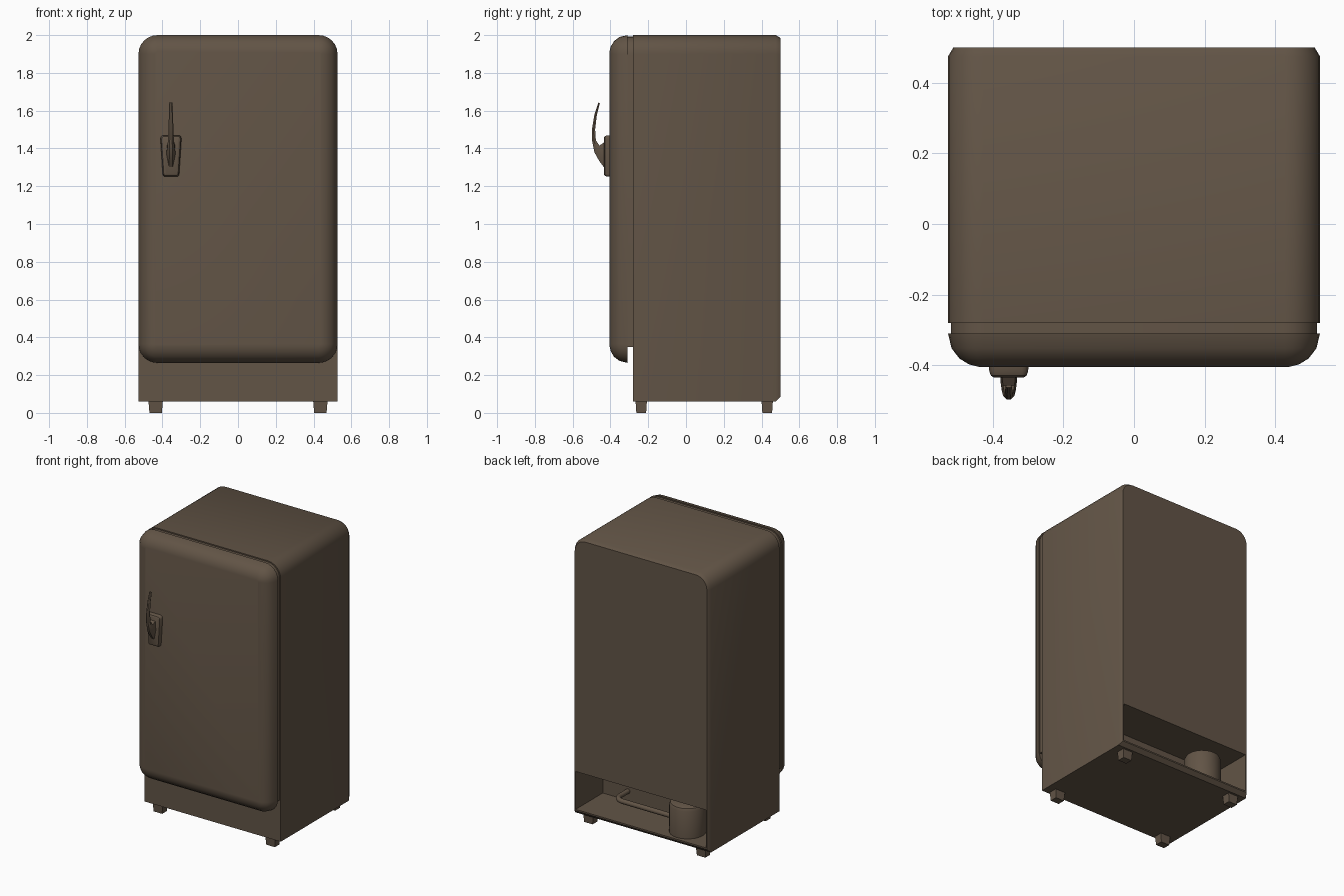
import bpy, bmesh, math
from mathutils import Vector

if "Cube" in bpy.data.objects:
    bpy.data.objects.remove(bpy.data.objects["Cube"])

mat = bpy.data.materials.new("warm brown enamel")
mat.diffuse_color = (0.122, 0.089, 0.061, 1)
mat.use_nodes = True
mat.node_tree.nodes["Principled BSDF"].inputs["Base Color"].default_value = mat.diffuse_color


def finish(name, bm, angle=35):
    bmesh.ops.recalc_face_normals(bm, faces=bm.faces)
    me = bpy.data.meshes.new(name)
    bm.to_mesh(me)
    bm.free()
    ob = bpy.data.objects.new(name, me)
    bpy.context.collection.objects.link(ob)
    me.materials.append(mat)
    bpy.ops.object.select_all(action='DESELECT')
    ob.select_set(True)
    bpy.context.view_layer.objects.active = ob
    bpy.ops.object.shade_smooth_by_angle(angle=math.radians(angle))
    return ob


def loft(name, rings, angle=35):
    """Skin equal-length rings of points and cap both ends."""
    bm = bmesh.new()
    vs = [[bm.verts.new(p) for p in r] for r in rings]
    n = len(vs[0])
    for a, b in zip(vs, vs[1:]):
        for i in range(n):
            j = (i + 1) % n
            bm.faces.new((a[i], a[j], b[j], b[i]))
    bm.faces.new(vs[0])
    bm.faces.new(vs[-1][::-1])
    return finish(name, bm, angle)


def outline(y, hw, z0, z1, rt, rb=0, cx=0, hwb=None, n=6):
    """Rounded outline facing the front; hwb = half width at the bottom."""
    hwb = hwb or hw
    pts = []
    for sx, z, sz, r, w, a0 in ((1, z0, 1, rb, hwb, -90), (1, z1, -1, rt, hw, 0),
                                (-1, z1, -1, rt, hw, 90), (-1, z0, 1, rb, hwb, 180)):
        for k in range(n + 1 if r else 1):
            a = math.radians(a0 + 90 * k / n)
            pts.append((cx + sx * (w - r) + r * math.cos(a) if r else cx + sx * w,
                        y, z + sz * r + r * math.sin(a) if r else z))
    return pts


def box(name, lo, hi, taper=1.0):
    """Box whose bottom is scaled by taper."""
    cx, cy = (lo[0] + hi[0]) / 2, (lo[1] + hi[1]) / 2
    rings = []
    for z, s in ((lo[2], taper), (hi[2], 1)):
        hx, hy = (hi[0] - lo[0]) / 2 * s, (hi[1] - lo[1]) / 2 * s
        rings.append([(cx + a * hx, cy + b * hy, z)
                      for a, b in ((-1, -1), (1, -1), (1, 1), (-1, 1))])
    return loft(name, rings)


# cabinet with rounded top corners and a chamfered back
cabinet = loft("cabinet", [outline(-0.28, 0.527, 0.06, 2.0, 0.1),
                           outline(0.475, 0.527, 0.06, 2.0, 0.1),
                           outline(0.5, 0.512, 0.085, 1.985, 0.085)])

# machine compartment cut into the lower back
cutter = box("compartment_cutter", (-0.504, 0.2, 0.095), (0.504, 0.6, 0.36))
cutter.hide_render = True
mod = cabinet.modifiers.new("compartment", 'BOOLEAN')
mod.operation = 'DIFFERENCE'
mod.solver = 'EXACT'
mod.object = cutter
bpy.ops.object.select_all(action='DESELECT')
cabinet.select_set(True)
bpy.context.view_layer.objects.active = cabinet
bpy.ops.object.modifier_apply(modifier=mod.name)
bpy.data.objects.remove(cutter)

# door gasket
loft("door_gasket", [outline(-0.311, 0.519, 0.35, 1.992, 0.095),
                     outline(-0.279, 0.519, 0.35, 1.992, 0.095)])

# door with rolled front edge
loft("door", [outline(y, 0.527 - d, 0.265 + d, 2.0 - d, 0.1 - d, 0.1 - d)
              for d, y in ((0, -0.31), (0.01, -0.352), (0.032, -0.381),
                           (0.06, -0.398), (0.088, -0.405))])

# tapered feet
for side, sx in (("left", -1), ("right", 1)):
    for end, y in (("front", -0.237), ("back", 0.43)):
        x = sx * 0.436
        box(f"{end}_{side}_foot", (x - 0.038, y - 0.03, 0), (x + 0.038, y + 0.03, 0.062), 0.86)

# handle mounting plate
HX = -0.355
loft("handle_plate", [outline(y, 0.056 - d, 1.25 + d, 1.47 - d, 0.018 - d / 2,
                              0.014 - d / 2, HX, 0.044 - d, 3)
                      for d, y in ((0, -0.40), (0.001, -0.418), (0.006, -0.430), (0.014, -0.435))])

# curved handle lever: outer y, outer z, inner y, inner z, half width
lever = ((-0.464, 1.643, -0.456, 1.641, 0.009), (-0.485, 1.58, -0.472, 1.577, 0.011),
         (-0.498, 1.50, -0.481, 1.50, 0.013), (-0.497, 1.44, -0.477, 1.442, 0.016),
         (-0.485, 1.38, -0.458, 1.415, 0.020), (-0.46, 1.335, -0.437, 1.43, 0.023),
         (-0.434, 1.30, -0.43, 1.435, 0.024))
rings = []
for yo, zo, yi, zi, w in lever:
    ym, zm = yo + (yi - yo) * 0.5, zo + (zi - zo) * 0.5
    rings.append([(HX + s * w, y, z) for s, y, z in
                  ((-0.4, yo, zo), (0.4, yo, zo), (1, ym, zm),
                   (0.8, yi, zi), (-0.8, yi, zi), (-1, ym, zm))])
loft("handle_lever", rings)

# compressor drum with softened top
CX, CY = -0.265, 0.36
loft("compressor", [[(CX + r * math.cos(math.tau * k / 24), CY + r * math.sin(math.tau * k / 24), z)
                     for k in range(24)]
                    for r, z in ((0.118, 0.093), (0.118, 0.285), (0.11, 0.303), (0.09, 0.312))])

# pipe from the compressor, bending into the inner wall
path = [Vector((-0.16, 0.345, 0.16)), Vector((0.25, 0.345, 0.16))]
path += [Vector((0.25 + 0.06 * math.sin(a), 0.285 + 0.06 * math.cos(a), 0.16))
         for a in (math.pi / 2 * k / 5 for k in range(1, 6))]
path.append(Vector((0.31, 0.195, 0.16)))
rings = []
for i, p in enumerate(path):
    t = (path[min(i + 1, len(path) - 1)] - path[max(i - 1, 0)]).normalized()
    side = t.cross(Vector((0, 0, 1)))
    rings.append([p + 0.017 * (math.cos(math.tau * k / 10) * side
                               + math.sin(math.tau * k / 10) * Vector((0, 0, 1)))
                  for k in range(10)])
loft("pipe", rings, 50)
